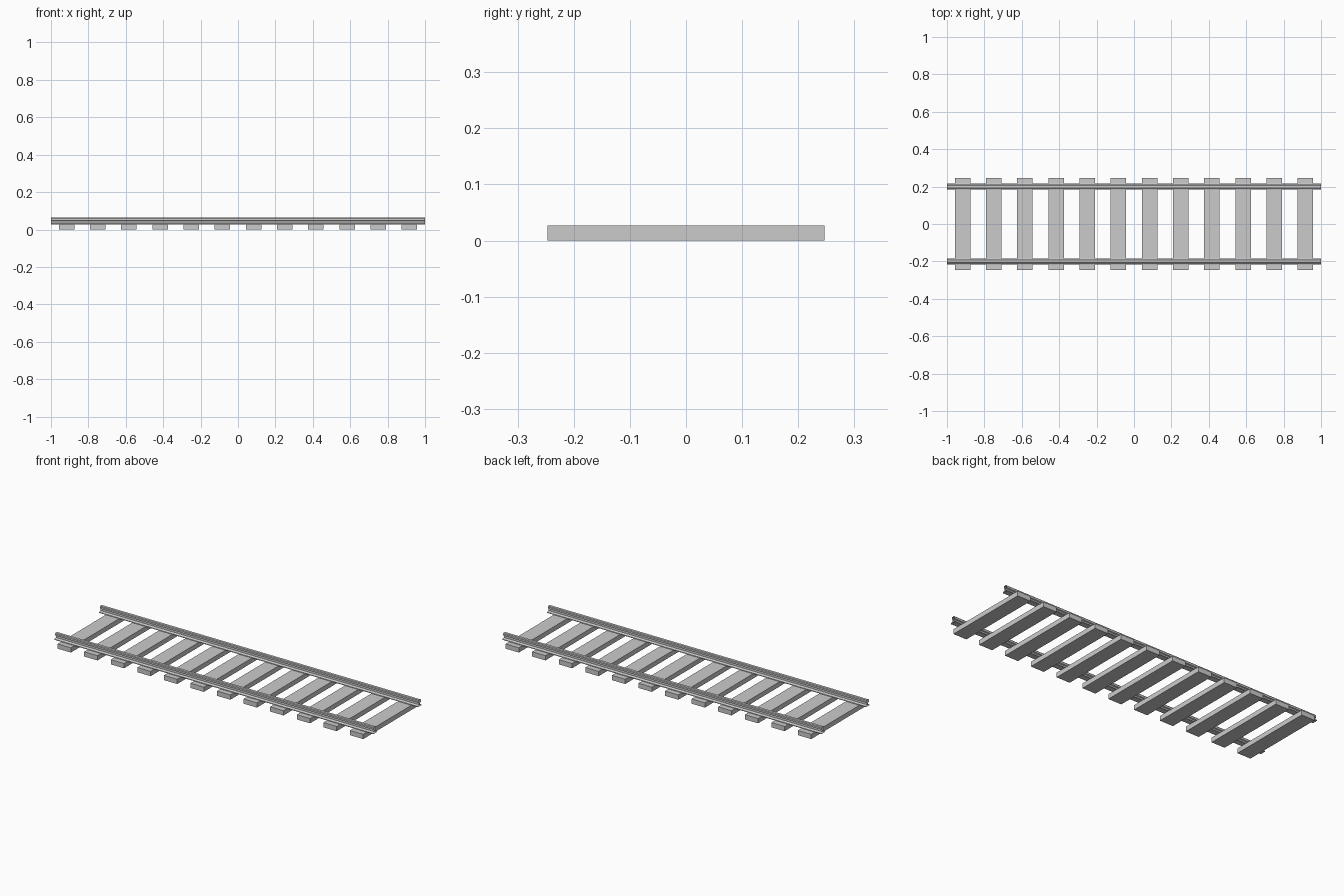
import bpy, bmesh

if "Cube" in bpy.data.objects:
    bpy.data.objects.remove(bpy.data.objects["Cube"])

TIES = 12
PITCH = 2 / TIES
TIE_H = 0.027

# Rail half-profile (y offset, z), foot to head
HALF = [(0.016, 0.027), (0.016, 0.031), (0.004, 0.036), (0.004, 0.046),
        (0.010, 0.049), (0.010, 0.059), (0.007, 0.063)]
PROFILE = HALF + [(-y, z) for y, z in reversed(HALF)]


def mesh_object(name, bm):
    bmesh.ops.recalc_face_normals(bm, faces=bm.faces)
    me = bpy.data.meshes.new(name)
    bm.to_mesh(me)
    bm.free()
    ob = bpy.data.objects.new(name, me)
    bpy.context.collection.objects.link(ob)
    return ob


def add_tie(i):
    bm = bmesh.new()
    bmesh.ops.create_cube(bm, size=1)
    bmesh.ops.scale(bm, vec=(PITCH / 2, 0.494, TIE_H), verts=bm.verts)
    ob = mesh_object(f"tie_{i + 1}", bm)
    ob.location = (-1 + PITCH * (i + 0.5), 0, TIE_H / 2)


def add_rail(name, y):
    # Open-ended extrusion along x
    bm = bmesh.new()
    a, b = [[bm.verts.new((x, py, z)) for py, z in PROFILE] for x in (-1, 1)]
    n = len(PROFILE)
    for i in range(n):
        j = (i + 1) % n
        bm.faces.new((a[i], b[i], b[j], a[j]))
    mesh_object(name, bm).location.y = y


# Wooden ties
for i in range(TIES):
    add_tie(i)

# Pair of rails
add_rail("rail_front", -0.2)
add_rail("rail_back", 0.2)
